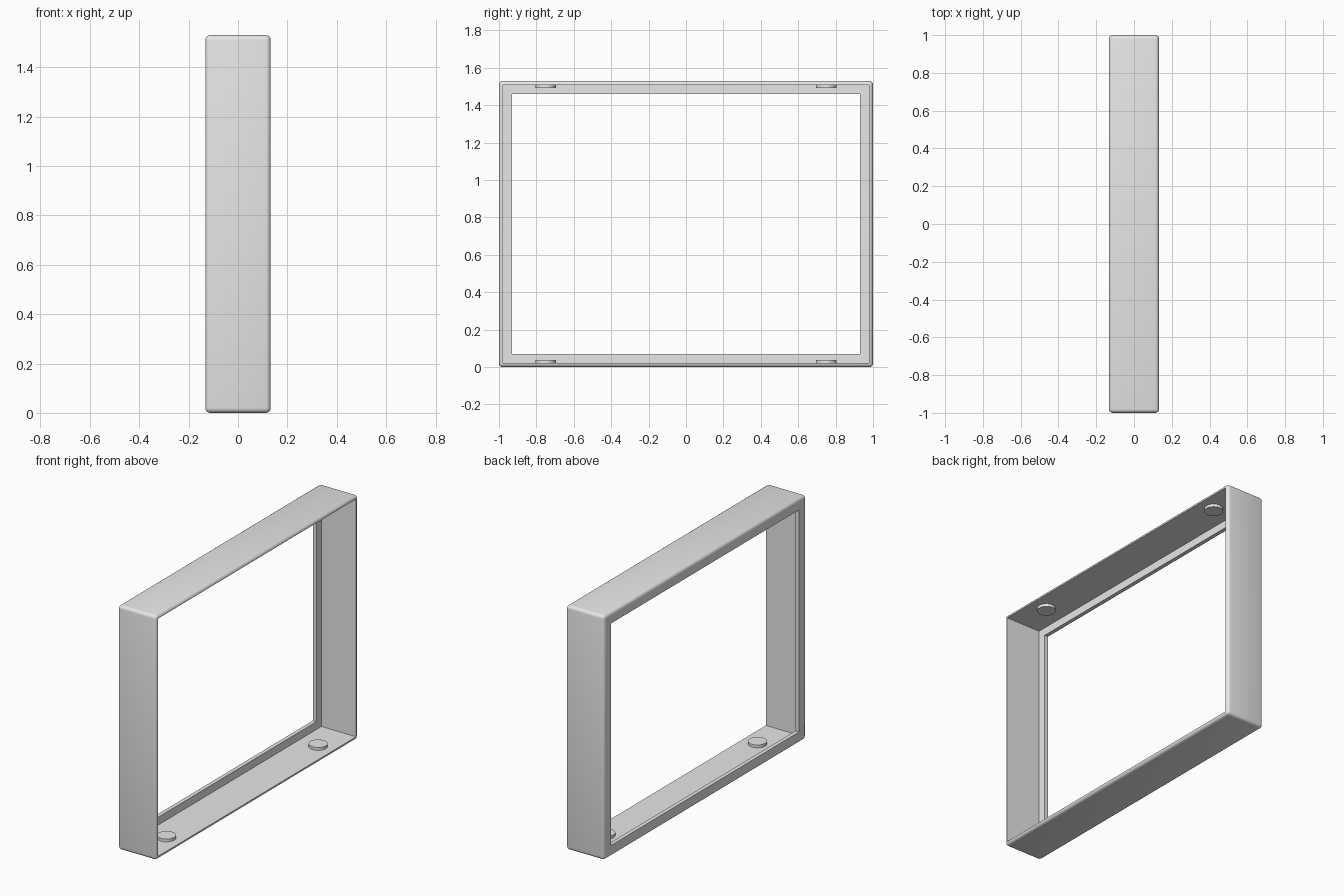
import bpy

default = bpy.data.objects.get("Cube")
if default:
    bpy.data.objects.remove(default, do_unlink=True)

WIDTH, LENGTH, HEIGHT = 0.265, 2.0, 1.53
WALL, LIP, LIP_DEPTH = 0.021, 0.07, 0.025
MID = HEIGHT / 2

grey = bpy.data.materials.new("plain_grey")
grey.use_nodes = True
colour = (0.8, 0.8, 0.8, 1)
grey.diffuse_color = colour
grey.node_tree.nodes["Principled BSDF"].inputs["Base Color"].default_value = colour


def box(name, size, location):
    bpy.ops.mesh.primitive_cube_add(size=1, location=location)
    obj = bpy.context.object
    obj.name = name
    obj.scale = size
    bpy.ops.object.transform_apply(location=False, rotation=False, scale=True)
    obj.data.materials.append(grey)
    return obj


# Rounded outer block
frame = box("frame", (WIDTH, LENGTH, HEIGHT), (0, 0, MID))
bevel = frame.modifiers.new("rounded_edges", "BEVEL")
bevel.width = 0.02
bevel.segments = 4

# Open cavity on the left side, then a smaller window leaving a lip on the right
cavity = box("cavity_cutter", (WIDTH, LENGTH - 2 * WALL, HEIGHT - 2 * WALL), (LIP_DEPTH, 0, MID))
window = box("window_cutter", (1, LENGTH - 2 * LIP, HEIGHT - 2 * LIP), (0, 0, MID))
for cutter in (cavity, window):
    cut = frame.modifiers.new(cutter.name, "BOOLEAN")
    cut.operation = "DIFFERENCE"
    cut.solver = "EXACT"
    cut.object = cutter

# Apply the cuts and remove the helpers
bpy.ops.object.select_all(action="DESELECT")
frame.select_set(True)
bpy.context.view_layer.objects.active = frame
for name in [m.name for m in frame.modifiers]:
    bpy.ops.object.modifier_apply(modifier=name)
for cutter in (cavity, window):
    bpy.data.objects.remove(cutter, do_unlink=True)
bpy.ops.object.shade_smooth_by_angle()

# Round pads on the floor and ceiling of the cavity
PAD = 0.018
for level, z in (("lower", WALL + PAD / 2), ("upper", HEIGHT - WALL - PAD / 2)):
    for end, y in (("front", -0.75), ("back", 0.75)):
        bpy.ops.mesh.primitive_cylinder_add(vertices=40, radius=0.054, depth=PAD, location=(0.03, y, z))
        pad = bpy.context.object
        pad.name = f"{level}_{end}_pad"
        pad.data.materials.append(grey)
        bpy.ops.object.shade_smooth_by_angle()
